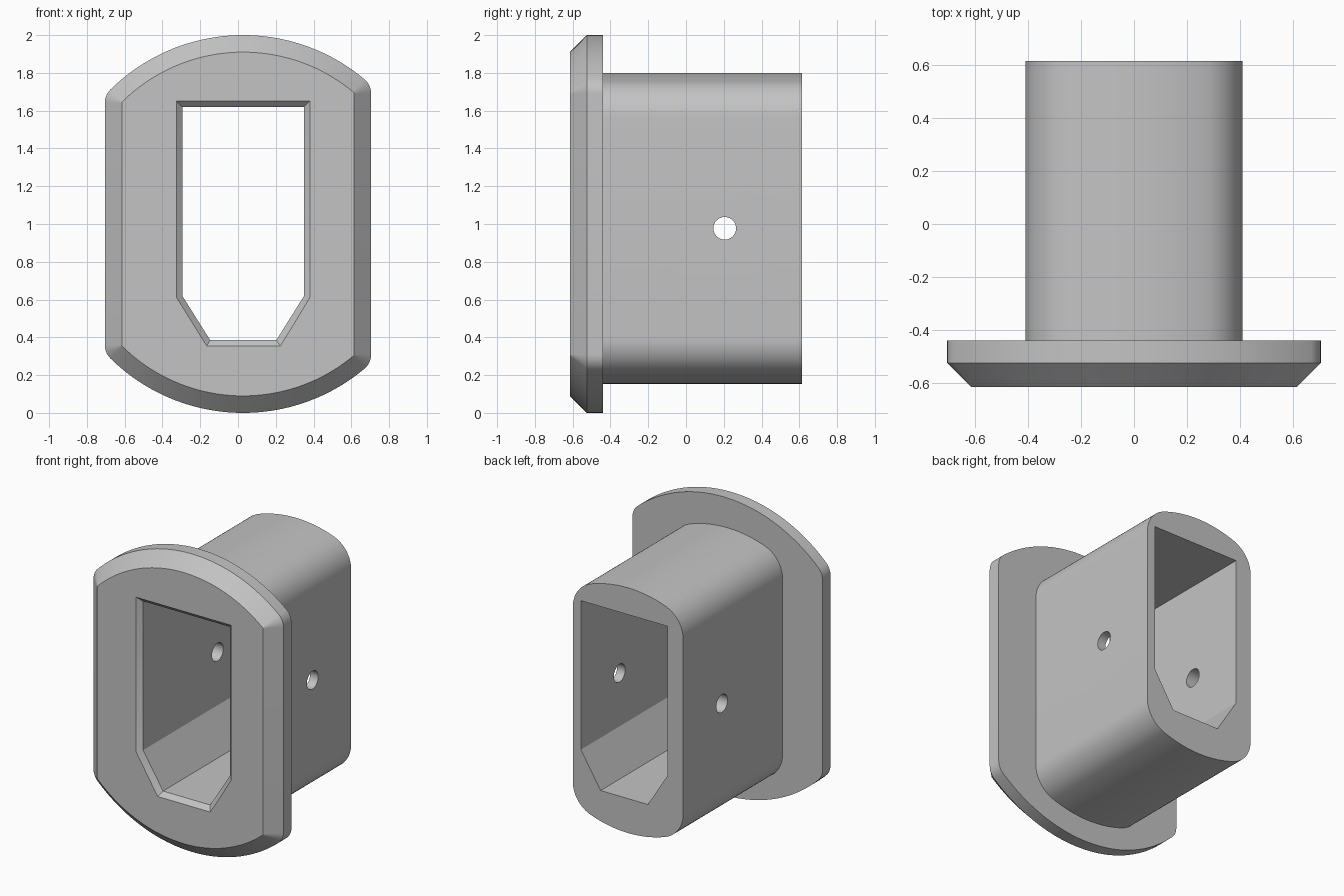
import bpy
import bmesh
import math

cube = bpy.data.objects.get("Cube")
if cube:
    bpy.data.objects.remove(cube, do_unlink=True)

grey = bpy.data.materials.new("plain grey")
grey.use_nodes = True
colour = (0.55, 0.55, 0.55, 1)
grey.diffuse_color = colour
grey.node_tree.nodes["Principled BSDF"].inputs["Base Color"].default_value = colour


def sweep(centre, radius, start, end, steps):
    """Points along a circular arc, both ends included."""
    angles = [start + (end - start) * i / steps for i in range(steps + 1)]
    return [(centre[0] + radius * math.cos(a), centre[1] + radius * math.sin(a)) for a in angles]


def outline(cx, cz, radius, half, fillet):
    """Circle clipped by two vertical sides, with filleted corners."""
    def corner(side):
        x = side * (half - fillet)
        dz = math.sqrt((radius - fillet) ** 2 - (x - cx) ** 2)
        return (x, dz), math.atan2(dz, x - cx)

    right, a = corner(1)
    left, b = corner(-1)
    upper = sweep(right, fillet, 0, a, 12)
    upper += sweep((cx, 0), radius, a, b, 40)[1:-1]
    upper += sweep(left, fillet, b, math.pi, 12)
    lower = [(x, -z) for x, z in reversed(upper)]
    return [(x, cz + z) for x, z in upper + lower]


def loft(name, sections):
    """Closed solid through (y, outline) sections, front to back."""
    bm = bmesh.new()
    rings = [[bm.verts.new((x, y, z)) for x, z in pts] for y, pts in sections]
    count = len(rings[0])
    for r1, r2 in zip(rings, rings[1:]):
        for i in range(count):
            j = (i + 1) % count
            bm.faces.new((r1[i], r1[j], r2[j], r2[i]))
    bm.faces.new(rings[0])
    bm.faces.new(rings[-1])
    bmesh.ops.recalc_face_normals(bm, faces=bm.faces)
    mesh = bpy.data.meshes.new(name)
    bm.to_mesh(mesh)
    bm.free()
    obj = bpy.data.objects.new(name, mesh)
    bpy.context.collection.objects.link(obj)
    mesh.materials.append(grey)
    return obj


def activate(obj):
    bpy.ops.object.select_all(action='DESELECT')
    obj.select_set(True)
    bpy.context.view_layer.objects.active = obj


def cut(obj, cutter):
    cutter.hide_render = True
    mod = obj.modifiers.new("cut", 'BOOLEAN')
    mod.operation = 'DIFFERENCE'
    mod.solver = 'EXACT'
    mod.object = cutter
    activate(obj)
    bpy.ops.object.modifier_apply(modifier=mod.name)
    bpy.data.objects.remove(cutter, do_unlink=True)


# Chamfered flange with the sleeve behind it
rim = outline(0.027, 1, 1, 0.705, 0.1)
face = outline(0.027, 1, 0.91, 0.615, 0.01)
tube = outline(0, 0.977, 0.823, 0.41, 0.2)
body = loft("flanged_sleeve", [(-0.615, face), (-0.525, rim), (-0.44, rim),
                               (-0.44, tube), (0.615, tube)])

# Six-sided opening, flared at the front
bore = [(-0.295, 1.62), (-0.295, 0.62), (-0.147, 0.385),
        (0.203, 0.385), (0.35, 0.62), (0.35, 1.62)]
mouth = [(-0.325, 1.65), (-0.325, 0.61), (-0.166, 0.355),
         (0.224, 0.355), (0.38, 0.61), (0.38, 1.65)]
flare = [(2 * m[0] - b[0], 2 * m[1] - b[1]) for m, b in zip(mouth, bore)]
cut(body, loft("opening_cutter", [(-0.645, flare), (-0.585, bore), (0.8, bore)]))

# Cross pin hole through both side walls
bpy.ops.mesh.primitive_cylinder_add(vertices=32, radius=0.06, depth=2,
                                    location=(0, 0.205, 0.977),
                                    rotation=(0, math.pi / 2, 0))
pin = bpy.context.object
pin.name = "pin_hole_cutter"
pin.data.materials.append(grey)
cut(body, pin)

activate(body)
bpy.ops.object.shade_smooth_by_angle(angle=math.radians(25))
